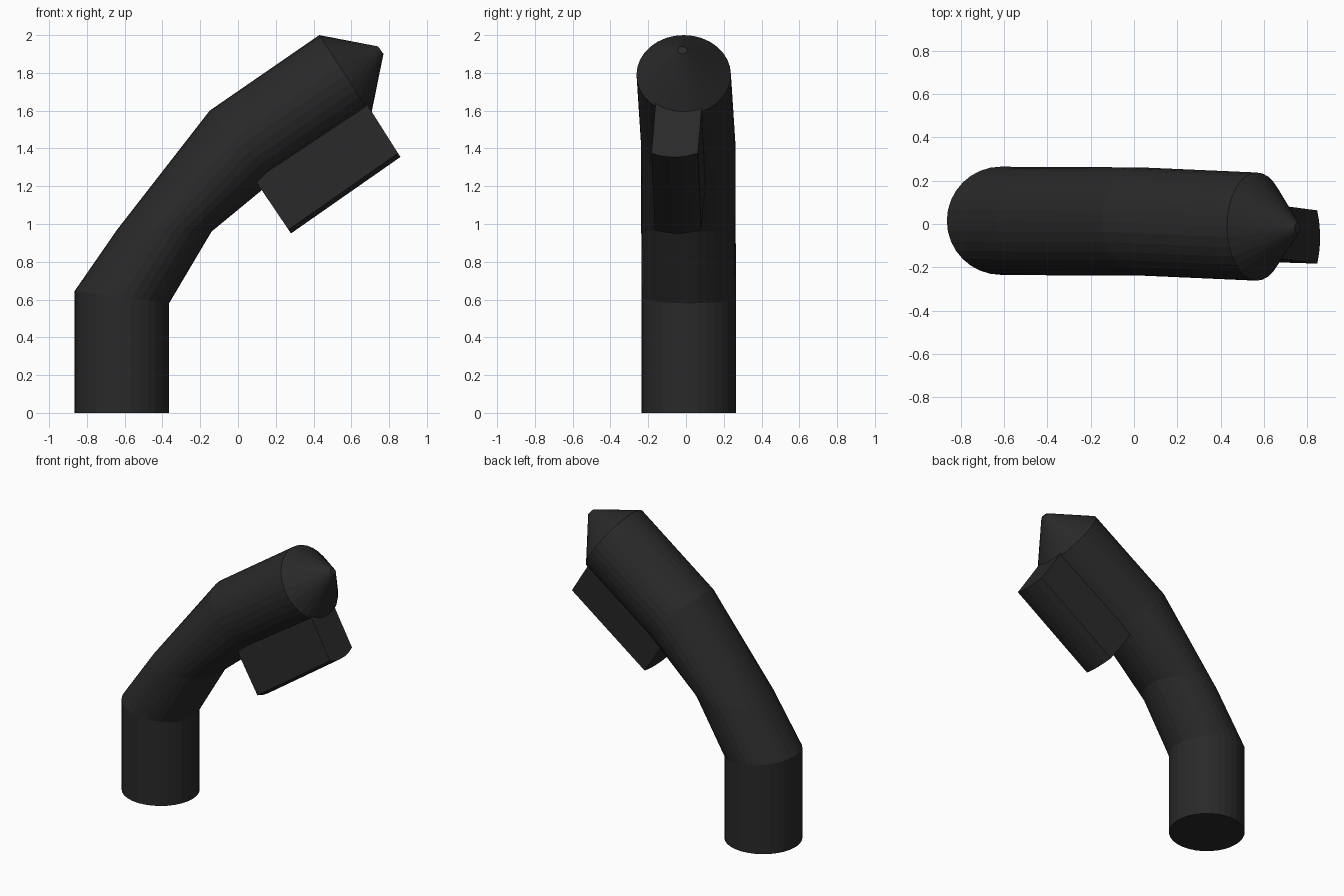
import bpy, math
from mathutils import Vector

if "Cube" in bpy.data.objects:
    bpy.data.objects.remove(bpy.data.objects["Cube"])

SIDES = 32
dark = bpy.data.materials.new("dark_grey")
dark.diffuse_color = (0.022, 0.022, 0.022, 1)
dark.use_nodes = True
dark.node_tree.nodes["Principled BSDF"].inputs["Base Color"].default_value = dark.diffuse_color


def loft(name, rings):
    """Skin equal-sized closed rings and cap both ends."""
    n = len(rings[0])
    verts = [v for r in rings for v in r]
    faces = [(k * n + i, k * n + (i + 1) % n, (k + 1) * n + (i + 1) % n, (k + 1) * n + i)
             for k in range(len(rings) - 1) for i in range(n)]
    last = (len(rings) - 1) * n
    faces += [tuple(reversed(range(n))), tuple(range(last, last + n))]
    me = bpy.data.meshes.new(name)
    me.from_pydata(verts, [], faces)
    me.materials.append(dark)
    ob = bpy.data.objects.new(name, me)
    bpy.context.collection.objects.link(ob)
    return ob


def ring(outer, inner, y, half_width):
    """Elliptical ring spanning two x,z points seen from the front."""
    o, i = Vector((outer[0], y, outer[1])), Vector((inner[0], y, inner[1]))
    c, a, b = (o + i) / 2, (i - o) / 2, Vector((0, half_width, 0))
    return [c + a * math.cos(t) + b * math.sin(t)
            for t in (2 * math.pi * k / SIDES for k in range(SIDES))]


# bent tube with mitred joints
end = ring((0.43, 2.0), (0.705, 1.58), -0.012, 0.25)
loft("bent_tube", [
    ring((-0.865, 0), (-0.365, 0), 0.015, 0.25),
    ring((-0.865, 0.645), (-0.365, 0.58), 0.015, 0.25),
    ring((-0.64, 0.97), (-0.14, 0.96), 0.013, 0.25),
    ring((-0.15, 1.6), (0.2, 1.24), 0.012, 0.25),
    end])

# conical nose with a small blunt tip
loft("cone_nose", [end, ring((0.742, 1.94), (0.77, 1.9), -0.02, 0.025)])


# block under the tube, with a gently rounded underside
def block_section(top, bottom):
    top, bottom = Vector(top), Vector(bottom)
    down = (bottom - top).normalized()
    half = 0.123
    side = Vector((0, half, 0))
    top = top - down * 0.06
    arc = [bottom + side * s + down * 0.025 * (1 - s * s)
           for s in (-1, -0.6, -0.2, 0.2, 0.6, 1)]
    return [top + side, top - side] + arc


loft("under_block", [
    block_section((0.105, -0.02, 1.21), (0.267, -0.042, 0.97)),
    block_section((0.695, -0.04, 1.615), (0.847, -0.06, 1.375))])

for ob in bpy.context.collection.objects:
    ob.data.update()
